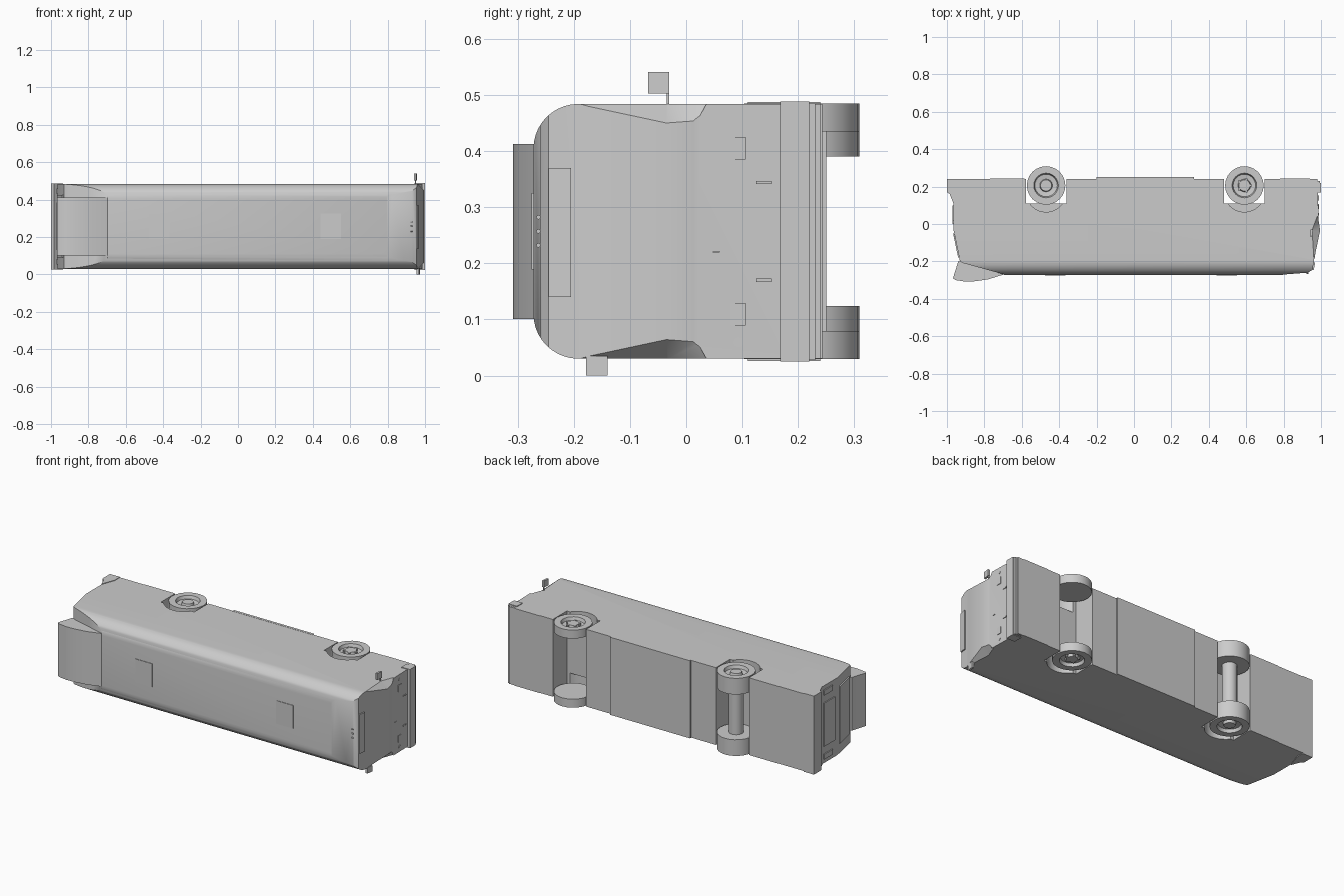
import bpy, bmesh, math
from mathutils import Vector, Matrix

if "Cube" in bpy.data.objects:
    bpy.data.objects.remove(bpy.data.objects["Cube"], do_unlink=True)

MID = 0.257            # centre plane of the vehicle, which lies on its side
LOW, HIGH = 0.03, 0.484
WHEELS = (-0.47, 0.59)

grey = bpy.data.materials.new("body_grey")
grey.use_nodes = True
grey.diffuse_color = (0.6, 0.6, 0.6, 1)
grey.node_tree.nodes["Principled BSDF"].inputs["Base Color"].default_value = (0.6, 0.6, 0.6, 1)


def finish(name, bm, smooth=False):
    bmesh.ops.recalc_face_normals(bm, faces=bm.faces)
    me = bpy.data.meshes.new(name)
    bm.to_mesh(me)
    bm.free()
    ob = bpy.data.objects.new(name, me)
    bpy.context.collection.objects.link(ob)
    me.materials.append(grey)
    if smooth:
        shade(ob)
    return ob


def activate(ob):
    bpy.ops.object.select_all(action='DESELECT')
    ob.select_set(True)
    bpy.context.view_layer.objects.active = ob


def shade(ob):
    activate(ob)
    bpy.ops.object.shade_smooth_by_angle(angle=math.radians(32))


def prism(name, points, axis, a, b, smooth=False):
    """Extrude a closed profile along x (profile y,z) or z (profile x,y)."""
    bm = bmesh.new()
    put = (lambda p: (a, *p)) if axis == 'x' else (lambda p: (*p, a))
    face = bm.faces.new([bm.verts.new(put(p)) for p in points])
    new = bmesh.ops.extrude_face_region(bm, geom=[face])["geom"]
    step = Vector((b - a, 0, 0)) if axis == 'x' else Vector((0, 0, b - a))
    bmesh.ops.translate(bm, vec=step, verts=[v for v in new if isinstance(v, bmesh.types.BMVert)])
    return finish(name, bm, smooth)


def box(name, x0, x1, y0, y1, z0, z1):
    return prism(name, [(x0, y0), (x1, y0), (x1, y1), (x0, y1)], 'z', z0, z1)


def pair(name, x0, x1, y0, y1, z0, z1):
    """Box on the upper side and its twin across the centre plane."""
    box(name + "_upper", x0, x1, y0, y1, z0, z1)
    box(name + "_lower", x0, x1, y0, y1, 2 * MID - z1, 2 * MID - z0)


def cylinder(name, x, y, z, r, depth, axis='Z', sides=20):
    bm = bmesh.new()
    rot = Matrix.Rotation(math.pi / 2, 4, 'Y') if axis == 'X' else Matrix()
    bmesh.ops.create_cone(bm, cap_ends=True, segments=sides, radius1=r, radius2=r,
                          depth=depth, matrix=Matrix.Translation((x, y, z)) @ rot)
    return finish(name, bm, True)


def boolean(target, cutter, operation='DIFFERENCE'):
    mod = target.modifiers.new("cut", 'BOOLEAN')
    mod.object, mod.operation, mod.solver = cutter, operation, 'EXACT'
    activate(target)
    bpy.ops.object.modifier_apply(modifier=mod.name)
    bpy.data.objects.remove(cutter, do_unlink=True)


def arc(cx, cy, r, start, end, n=10):
    return [(cx + r * math.cos(t), cy + r * math.sin(t))
            for t in (math.radians(start + (end - start) * i / n) for i in range(n + 1))]


# Body: rounded roof section trimmed by the side profile
R = 0.08
section = ([(0.24, LOW), (0.24, HIGH)] + arc(-0.192, HIGH - R, R, 90, 180)
           + arc(-0.192, LOW + R, R, 180, 270))
body = prism("body_shell", section, 'x', -1.1, 1.1)
profile = [(-0.985, 0.3), (-0.985, 0.16), (-0.965, 0.11), (-0.965, -0.03), (-0.93, -0.2),
           (-0.91, -0.21), (-0.7, -0.268), (-0.65, -0.3), (0.75, -0.3), (0.8, -0.27),
           (0.93, -0.26), (0.955, -0.245), (0.963, -0.19), (0.995, -0.035), (0.987, 0.02),
           (0.98, 0.3)]
boolean(body, prism("trim", profile, 'z', -0.2, 0.8), 'INTERSECT')

# Slanted corners beside the windscreen
corner = [(0.96, -0.2, 0.028), (1.0, -0.035, 0.068), (0.95, -0.035, 0.028),
          (0.99, 0.015, 0.062), (0.98, 0.045, 0.028), (1.06, -0.035, 0.0)]
for flip in (False, True):
    bm = bmesh.new()
    for x, y, z in corner:
        bm.verts.new((x, y, 2 * MID - z if flip else z))
    bmesh.ops.convex_hull(bm, input=bm.verts)
    boolean(body, finish("corner_cutter", bm))

# Wheel wells: a slot across the floor and an arch in each side
for x in WHEELS:
    boolean(body, box("slot", x - 0.108, x + 0.108, 0.11, 0.4, -0.1, 0.6))
    arch = [(x + 0.108, 0.4), (x - 0.108, 0.4)] + arc(x, 0.172, 0.108, 180, 360, 16)
    boolean(body, prism("arch", arch, 'z', -0.1, 0.125))
    boolean(body, prism("arch", arch, 'z', 0.39, 0.6))
shade(body)


# Wheels: lathed tyre, recessed rim and hub
def wheel(name, x, inner, outer):
    s = 1 if outer > inner else -1
    lathe = [(0, inner), (0.103, inner), (0.103, outer), (0.066, outer), (0.06, outer - s * 0.018),
             (0.034, outer - s * 0.022), (0.03, outer - s * 0.006), (0, outer - s * 0.006)]
    bm = bmesh.new()
    verts = [bm.verts.new((r, 0, z)) for r, z in lathe]
    edges = [bm.edges.new(e) for e in zip(verts, verts[1:])]
    bmesh.ops.spin(bm, geom=verts + edges, axis=(0, 0, 1), cent=(0, 0, 0),
                   angle=2 * math.pi, steps=24)
    bmesh.ops.remove_doubles(bm, verts=bm.verts, dist=0.0005)
    bmesh.ops.translate(bm, vec=(x, 0.206, 0), verts=bm.verts)
    finish(name, bm, True)


for x, label, width in zip(WHEELS, ("rear", "front"), (0.095, 0.05)):
    wheel(label + "_wheel_upper", x, HIGH + 0.001 - width, HIGH + 0.001)
    wheel(label + "_wheel_lower", x, LOW - 0.001 + width, LOW - 0.001)
cylinder("rear_axle", WHEELS[0], 0.206, MID, 0.04, 0.3)
for i in range(5):
    a = 2 * math.pi * i / 5
    for z in (LOW + 0.015, HIGH - 0.015):
        cylinder("wheel_nut", WHEELS[1] + 0.035 * math.cos(a), 0.206 + 0.035 * math.sin(a),
                 z, 0.007, 0.02, sides=8)

# Floor panels between and beyond the wheels
box("middle_floor", -0.2, 0.32, 0.235, 0.25, LOW - 0.001, HIGH + 0.001)
box("front_floor", 0.78, 0.94, 0.235, 0.243, LOW, HIGH)
box("rear_floor", -0.77, -0.585, 0.235, 0.243, LOW, HIGH)

# Bumpers
box("front_bumper", 0.945, 1.0, 0.168, 0.22, 0.025, 0.488)
box("front_bumper_lip", 0.95, 0.995, 0.22, 0.231, 0.028, 0.485)
prism("rear_bumper", [(-1, 0.24), (-1, 0.17), (-0.985, 0.16), (-0.965, 0.11), (-0.935, 0.19),
                      (-0.935, 0.24)], 'z', 0.026, 0.487)

# Roof cooling unit at the rear, roof hatches
unit = [(-0.968, -0.29), (-0.955, -0.3), (-0.9, -0.308), (-0.85, -0.306), (-0.78, -0.296),
        (-0.69, -0.268), (-0.69, -0.24), (-0.92, -0.19), (-0.94, -0.2), (-0.955, -0.25)]
prism("roof_unit", unit, 'z', 0.101, 0.413, True)
for x in (-0.42, 0.495):
    box("roof_hatch", x - 0.055, x + 0.055, -0.275, -0.27, MID - 0.068, MID + 0.068)

# Front face: destination sign, marker lights, lamps, vents, wiper
sign = [(0.954, -0.243), (0.961, -0.245), (0.969, -0.205), (0.96, -0.205)]
prism("destination_sign", sign, 'z', 0.14, 0.37)
for z in (0.232, MID, 0.282):
    cylinder("marker_light", 0.928, -0.263, z, 0.004, 0.01, 'X', 8)
pair("headlamp", 0.975, 0.988, 0.079, 0.106, 0.385, 0.425)
pair("front_vent", 0.975, 0.988, 0.125, 0.152, 0.341, 0.347)
for z in (0.455, 2 * MID - 0.455):
    cylinder("indicator", 0.981, 0.093, z, 0.009, 0.012, 'X', 8)
box("wiper", 0.98, 0.989, 0.045, 0.06, 0.219, 0.222)

# Rear face: engine cover, lamps and window
box("engine_cover", -0.971, -0.95, 0.0, 0.1, 0.13, 0.385)
pair("tail_lamp", -0.971, -0.95, 0.02, 0.1, 0.43, 0.46)
window = [(-0.962, -0.05), (-0.967, -0.05), (-0.94, -0.18), (-0.932, -0.18)]
prism("rear_window", window, 'z', 0.09, 0.425)

# Side mirrors on thin arms
blade = [(0.94, -0.068), (0.952, -0.068), (0.957, -0.03), (0.945, -0.03)]
prism("mirror_upper", blade, 'z', 0.503, 0.541)
box("mirror_arm_upper", 0.946, 0.952, -0.035, -0.03, 0.47, 0.504)
blade = [(0.955, -0.178), (0.967, -0.178), (0.972, -0.14), (0.96, -0.14)]
prism("mirror_lower", blade, 'z', 0.0, 0.035)
box("mirror_arm_lower", 0.955, 0.962, -0.165, -0.16, 0.03, 0.045)
